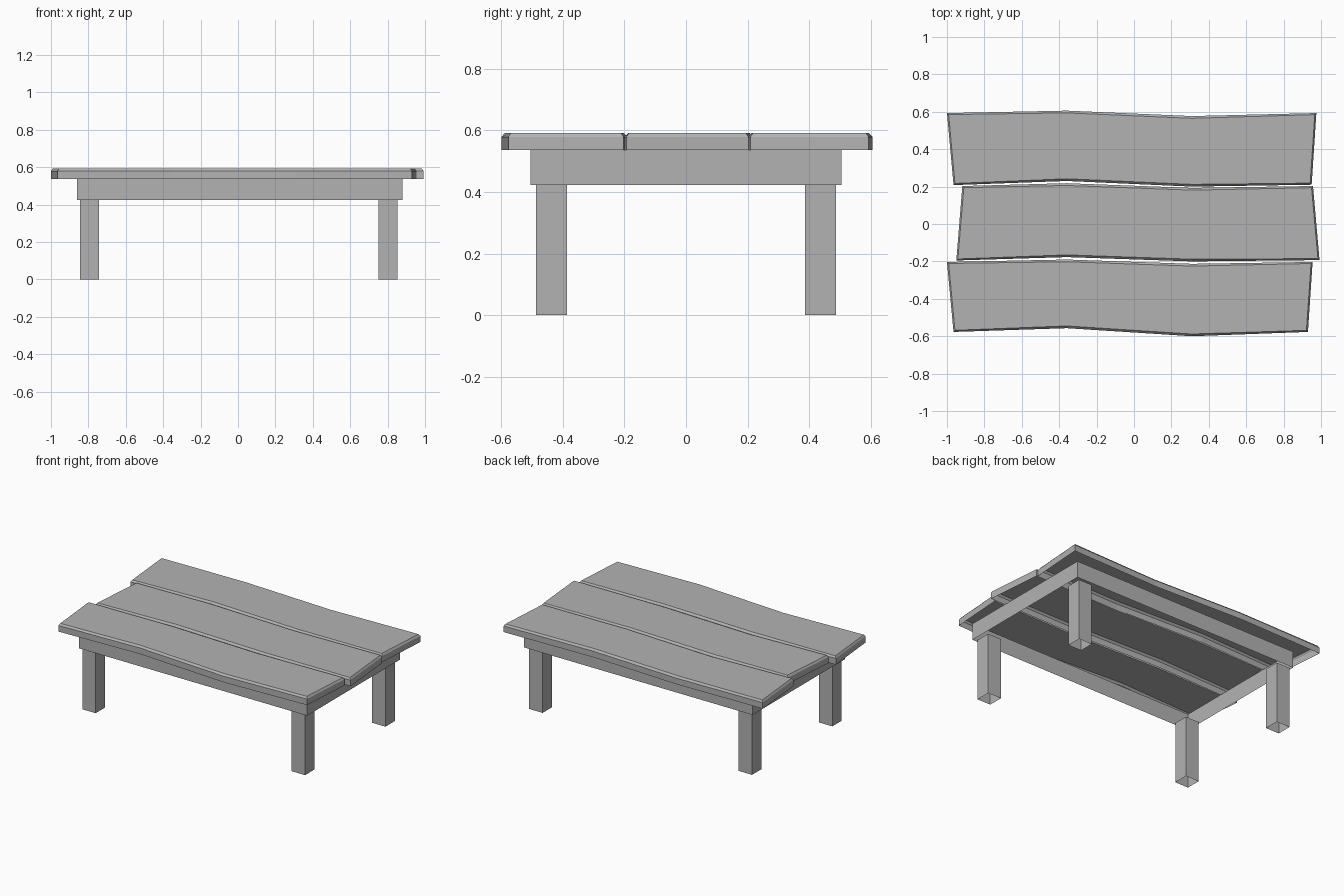
import bpy, bmesh

cube = bpy.data.objects.get("Cube")
if cube:
    bpy.data.objects.remove(cube, do_unlink=True)

GREY = (0.45, 0.45, 0.45, 1)
mat = bpy.data.materials.new("plain grey")
mat.use_nodes = True
mat.diffuse_color = GREY
mat.node_tree.nodes["Principled BSDF"].inputs["Base Color"].default_value = GREY

LEG_TOP, APRON_TOP, PLANK_EDGE, PLANK_TOP = 0.423, 0.537, 0.579, 0.592


def shell(name, outline, z0, z1, top=False):
    """Upright walls along a counter-clockwise outline, optionally with a chamfered top."""
    bm = bmesh.new()
    low = [bm.verts.new((x, y, z0)) for x, y in outline]
    high = [bm.verts.new((x, y, z1)) for x, y in outline]
    for i in range(len(outline)):
        j = (i + 1) % len(outline)
        bm.faces.new((low[i], low[j], high[j], high[i]))
    if top:
        cap = bm.faces.new(high)
        bm.normal_update()
        bmesh.ops.inset_region(bm, faces=[cap], thickness=0.012,
                               depth=PLANK_TOP - z1, use_boundary=True)
    mesh = bpy.data.meshes.new(name)
    bm.to_mesh(mesh)
    bm.free()
    mesh.materials.append(mat)
    obj = bpy.data.objects.new(name, mesh)
    bpy.context.collection.objects.link(obj)
    return obj


def rectangle(x0, x1, y0, y1):
    return [(x0, y0), (x1, y0), (x1, y1), (x0, y1)]


# Wavy planks: front edge left to right, then back edge right to left
planks = {
    "front_plank": [(-0.965, -0.577), (-0.36, -0.557), (0.31, -0.6), (0.93, -0.577),
                    (0.955, -0.203), (0.31, -0.213), (-0.36, -0.19), (-1.0, -0.203)],
    "middle_plank": [(-0.95, -0.195), (-0.36, -0.177), (0.31, -0.2), (0.992, -0.193),
                     (0.957, 0.203), (0.31, 0.193), (-0.36, 0.218), (-0.918, 0.203)],
    "back_plank": [(-0.965, 0.208), (-0.36, 0.23), (0.31, 0.2), (0.95, 0.21),
                   (0.975, 0.593), (0.31, 0.577), (-0.36, 0.606), (-1.0, 0.593)],
}
for name, outline in planks.items():
    shell(name, outline, APRON_TOP, PLANK_EDGE, top=True)

# Open frame under the planks
shell("apron", rectangle(-0.86, 0.88, -0.505, 0.505), LEG_TOP, APRON_TOP)

# Four hollow square legs
half = 0.051
for side, x in (("right", -0.794), ("left", 0.802)):
    for end, y in (("front", -0.437), ("back", 0.437)):
        shell(f"{end}_{side}_leg",
              rectangle(x - half, x + half, y - half, y + half), 0, LEG_TOP)
